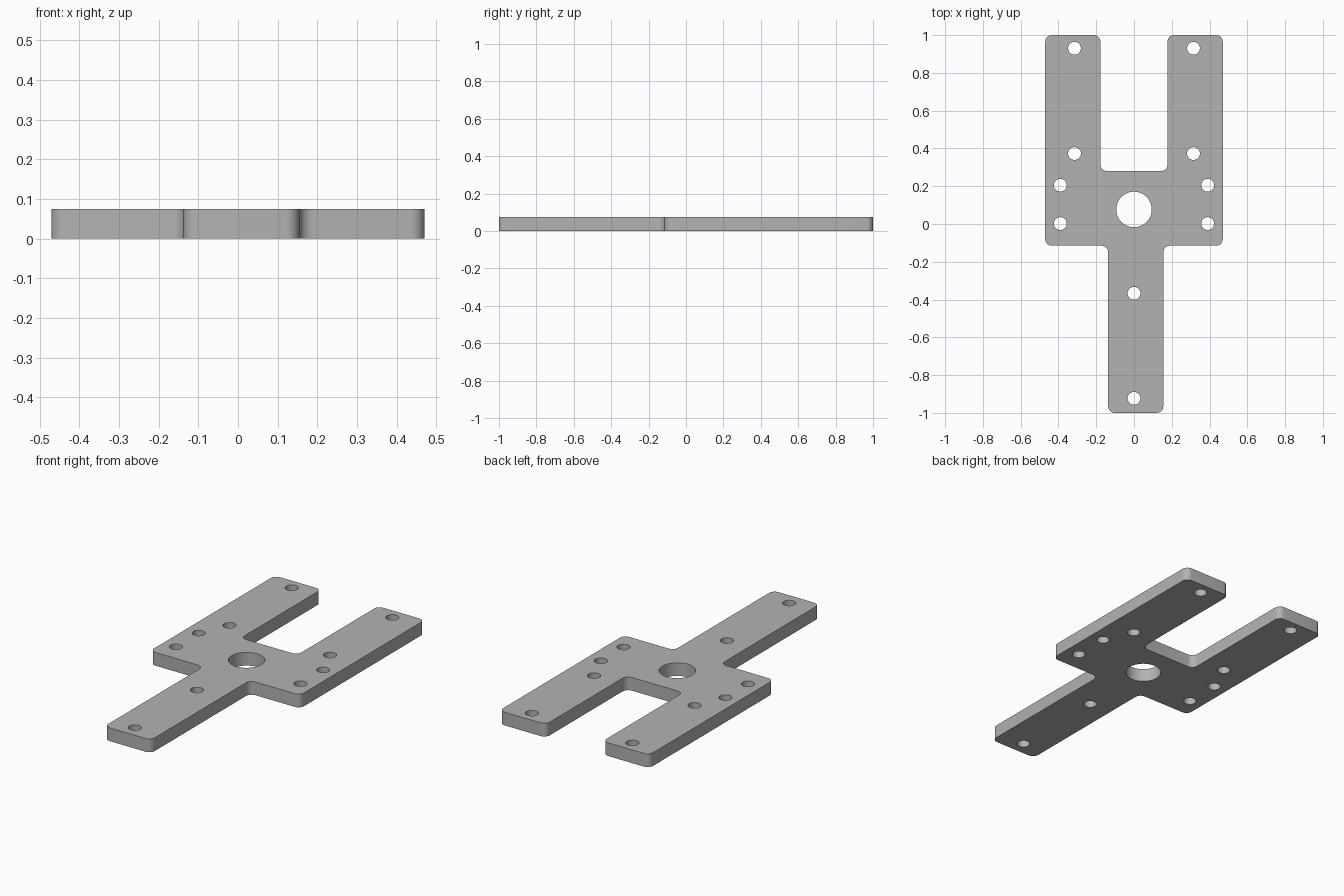
import bpy
import bmesh
import math
from mathutils import Vector

cube = bpy.data.objects.get("Cube")
if cube:
    bpy.data.objects.remove(cube, do_unlink=True)

THICK = 0.075
CORNER = 0.035

# Plain grey metal
grey = bpy.data.materials.new("grey metal")
grey.use_nodes = True
colour = (0.45, 0.45, 0.45, 1)
grey.diffuse_color = colour
grey.node_tree.nodes["Principled BSDF"].inputs["Base Color"].default_value = colour


def rounded(points, radius, steps=8):
    """Round every corner of a right-angled outline with an arc."""
    out = []
    for i, p in enumerate(points):
        p = Vector(p)
        a = (Vector(points[i - 1]) - p).normalized()
        b = (Vector(points[(i + 1) % len(points)]) - p).normalized()
        centre = p + (a + b) * radius
        for k in range(steps + 1):
            t = math.pi / 2 * k / steps
            out.append(centre - (b * math.cos(t) + a * math.sin(t)) * radius)
    return out


def circle(x, y, radius, sides=40):
    return [Vector((x + radius * math.cos(math.tau * k / sides),
                    y + radius * math.sin(math.tau * k / sides))) for k in range(sides)]


# Plate outline: two fork arms, square body, slightly offset tail
outline = [(-0.47, 1), (-0.47, -0.115), (-0.137, -0.115), (-0.137, -1),
           (0.155, -1), (0.155, -0.115), (0.47, -0.115), (0.47, 1),
           (0.177, 1), (0.177, 0.28), (-0.178, 0.28), (-0.178, 1)]
loops = [rounded(outline, CORNER)]

# Centre bore, tail holes and mirrored arm and body holes
loops.append(circle(0, 0.077, 0.094, 64))
holes = [(0, -0.367), (0, -0.923)]
for x, y in [(0.315, 0.93), (0.315, 0.373), (0.39, 0.205), (0.39, 0.002)]:
    holes += [(x, y), (-x, y)]
loops += [circle(x, y, 0.034) for x, y in holes]

# Filled, extruded profile
curve = bpy.data.curves.new("plate profile", "CURVE")
curve.dimensions = "2D"
curve.fill_mode = "BOTH"
curve.extrude = THICK / 2
for loop in loops:
    spline = curve.splines.new("POLY")
    spline.points.add(len(loop) - 1)
    for point, co in zip(spline.points, loop):
        point.co = (co.x, co.y, 0, 1)
    spline.use_cyclic_u = True

plate = bpy.data.objects.new("fork_plate", curve)
bpy.context.collection.objects.link(plate)
bpy.ops.object.select_all(action="DESELECT")
plate.select_set(True)
bpy.context.view_layer.objects.active = plate
bpy.ops.object.convert(target="MESH")
plate = bpy.context.view_layer.objects.active

# Weld caps to walls and stand the plate on the ground
bm = bmesh.new()
bm.from_mesh(plate.data)
bmesh.ops.remove_doubles(bm, verts=bm.verts, dist=0.0001)
bmesh.ops.recalc_face_normals(bm, faces=bm.faces)
bmesh.ops.translate(bm, verts=bm.verts, vec=(0, 0, THICK / 2))
bm.to_mesh(plate.data)
bm.free()

plate.data.materials.clear()
plate.data.materials.append(grey)
bpy.ops.object.shade_smooth_by_angle(angle=math.radians(30))
